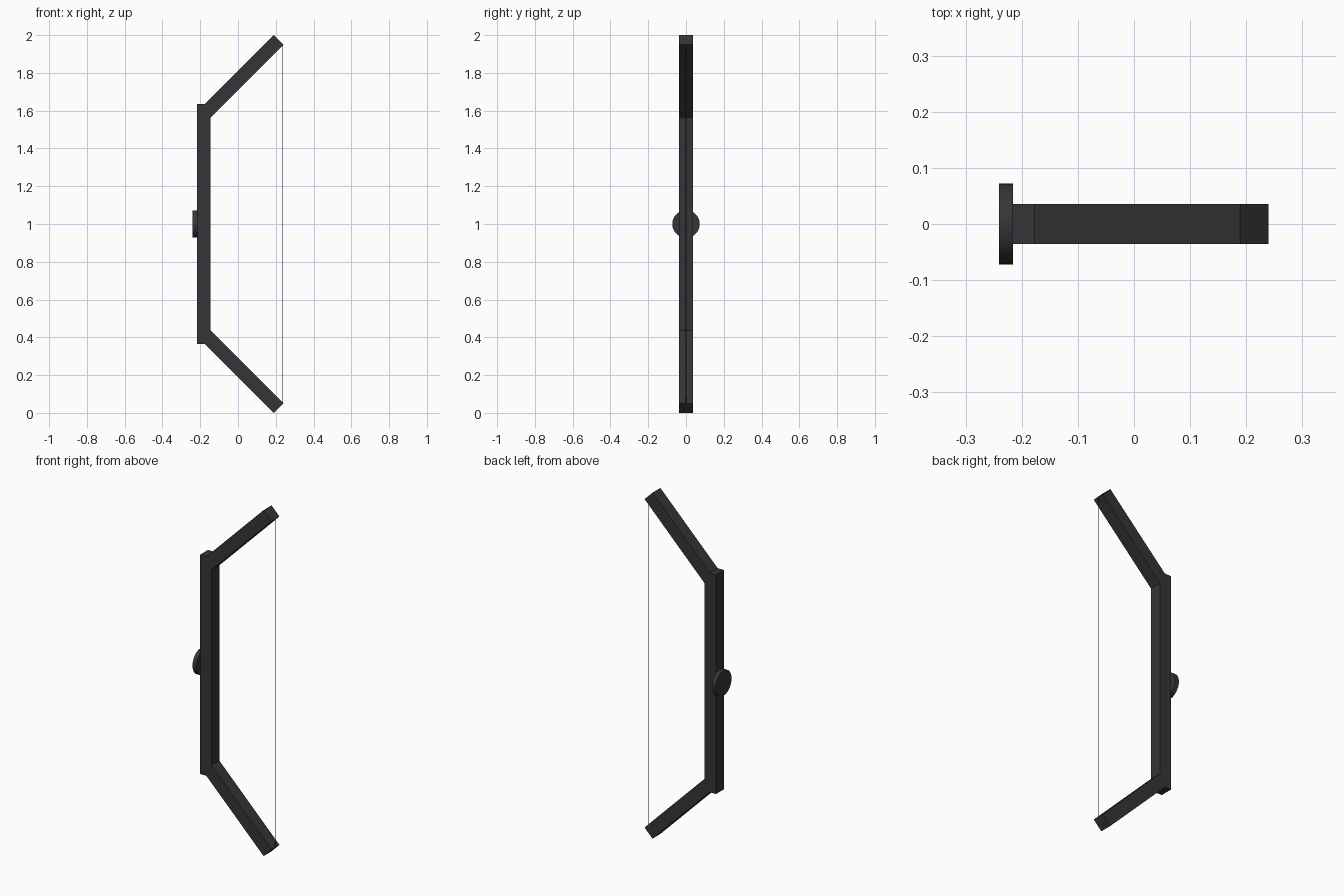
import bpy
from math import atan2, hypot, pi

if "Cube" in bpy.data.objects:
    bpy.data.objects.remove(bpy.data.objects["Cube"])

W = 0.072   # square section of the limbs


def material(name, rgb):
    m = bpy.data.materials.new(name)
    m.diffuse_color = (*rgb, 1)
    m.use_nodes = True
    m.node_tree.nodes["Principled BSDF"].inputs["Base Color"].default_value = m.diffuse_color
    return m


dark = material("dark_grey", (0.036, 0.036, 0.038))


def box(name, loc, size, tilt=0.0):
    bpy.ops.mesh.primitive_cube_add(size=1, location=loc, rotation=(0, tilt, 0))
    ob = bpy.context.object
    ob.name = name
    ob.scale = size
    ob.data.materials.append(dark)
    return ob


def cylinder(name, loc, radius, depth, sides, rot=(0, 0, 0)):
    bpy.ops.mesh.primitive_cylinder_add(vertices=sides, radius=radius, depth=depth,
                                        location=loc, rotation=rot)
    ob = bpy.context.object
    ob.name = name
    ob.data.materials.append(dark)
    bpy.ops.object.shade_smooth_by_angle()
    return ob


# upright grip bar
box("grip_bar", (-0.181, 0, 1.0), (W, W, 1.268))

# two slanted limbs, mirrored about mid height, starting inside the bar
x0, x1 = -0.175, 0.2145
h0, h1 = 0.585, 0.9745
for name, s in (("upper_limb", 1), ("lower_limb", -1)):
    dx, dz = x1 - x0, s * (h1 - h0)
    box(name, ((x0 + x1) / 2, 0, 1 + s * (h0 + h1) / 2),
        (W, W, hypot(dx, dz)), atan2(dx, dz))

# round boss on the back of the grip
cylinder("boss_disc", (-0.228, 0, 1.0), 0.0725, 0.025, 32, (0, pi / 2, 0))

# hair-thin string between the limb tips
cylinder("string", (0.237, 0, 1.0), 0.0015, 1.9, 8)
